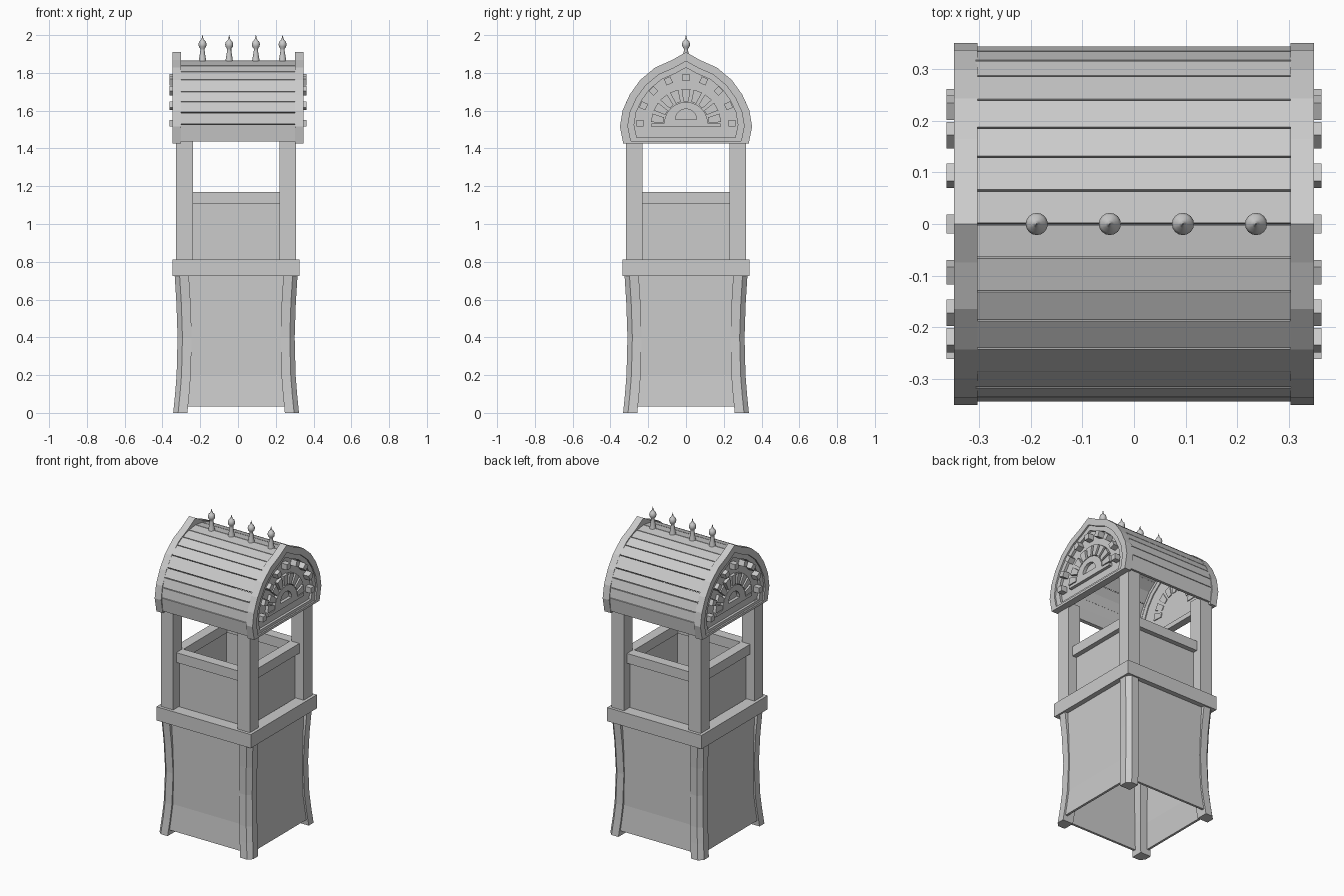
import bpy, bmesh
from math import sin, cos, pi, hypot

if "Cube" in bpy.data.objects:
    bpy.data.objects.remove(bpy.data.objects["Cube"])

CX = -0.01  # the tower body sits slightly left of the roof


def make(name, verts, faces):
    me = bpy.data.meshes.new(name)
    bm = bmesh.new()
    vs = [bm.verts.new(v) for v in verts]
    for f in faces:
        bm.faces.new([vs[i] for i in f])
    bmesh.ops.recalc_face_normals(bm, faces=bm.faces)
    bm.to_mesh(me)
    bm.free()
    ob = bpy.data.objects.new(name, me)
    bpy.context.collection.objects.link(ob)
    return ob


def loft(name, rings, caps=True, loop=False):
    """Skin a series of closed rings with equal point counts."""
    n, m = len(rings[0]), len(rings)
    faces = [(r * n + i, r * n + (i + 1) % n,
              (r + 1) % m * n + (i + 1) % n, (r + 1) % m * n + i)
             for r in range(m if loop else m - 1) for i in range(n)]
    if caps and not loop:
        faces += [tuple(range(n)), tuple(range((m - 1) * n, m * n))]
    return make(name, [p for r in rings for p in r], faces)


def prism(name, pts, x0, x1):
    return loft(name, [[(x, y, z) for y, z in pts] for x in (x0, x1)])


def arch_ring(name, outer, inner, x0, x1):
    return loft(name, [[(x, y, z) for y, z in p] for p, x in
                       ((outer, x0), (outer, x1), (inner, x1), (inner, x0))], loop=True)


def box(name, x0, x1, y0, y1, z0, z1):
    return prism(name, [(y0, z0), (y1, z0), (y1, z1), (y0, z1)], x0, x1)


def turn(p, k):
    """Rotate a point k quarter turns about the body axis."""
    x, y, z = p
    for _ in range(k):
        x, y = -y, x
    return (x + CX, y, z)


def turned_box(name, k, x0, x1, y0, y1, z0, z1):
    sq = ((x0, y0), (x1, y0), (x1, y1), (x0, y1))
    return loft(name, [[turn((x, y, z), k) for x, y in sq] for z in (z0, z1)])


# Body: four sides, each with leg, panels, band, post and rail
FLARE = [(0, .333), (.1, .323), (.2, .315), (.4, .31), (.58, .316), (.74, .326)]
PANEL = [(.035, .318), (.2, .304), (.74, .304)]
C, W = .026, .075  # leg chamfer and width
for k in range(4):
    # Curved corner leg with chamfered outer edge
    loft(f"leg_{k}", [[turn((-o + a, -o + b, z), k) for a, b in
         ((C, 0), (W, 0), (W, W), (0, W), (0, C))] for z, o in FLARE])
    # Lower panel flaring out at the foot
    loft(f"lower_panel_{k}", [[turn(p, k) for p in (
         (-.28, -o, z), (.28, -o, z), (.28, -o + .015, z), (-.28, -o + .015, z))]
         for z, o in PANEL])
    turned_box(f"waist_band_{k}", k, -.336, .26, -.336, -.26, .725, .813)
    turned_box(f"corner_post_{k}", k, -.317, -.229, -.317, -.229, .8, 1.46)
    turned_box(f"upper_panel_{k}", k, -.24, .24, -.255, -.232, .8, 1.12)
    turned_box(f"hand_rail_{k}", k, -.235, .235, -.286, -.222, 1.107, 1.17)
box("floor", CX - .27, CX + .27, -.27, .27, .75, .78)

# Barrel roof planks with narrow gaps, nearly flush with the gables
ROOF = [(0, 1.866), (.065, 1.857), (.13, 1.838), (.186, 1.807), (.24, 1.764),
        (.286, 1.7), (.316, 1.648), (.334, 1.59), (.343, 1.528), (.332, 1.436)]
for s in (1, -1):
    for i, ((y0, z0), (y1, z1)) in enumerate(zip(ROOF, ROOF[1:])):
        d = hypot(y1 - y0, z1 - z0)
        ty, tz = (y1 - y0) / d, (z1 - z0) / d
        g, t = .002, .022
        a, b = (y0 + ty * g, z0 + tz * g), (y1 - ty * g, z1 - tz * g)
        pts = [a, b, (b[0] + tz * t, b[1] - ty * t), (a[0] + tz * t, a[1] - ty * t)]
        prism(f"roof_plank_{i}", [(s * y, z) for y, z in pts], -.306, .303)

# Gable arch outline
HALF = [(.332, 1.425), (.35, 1.515), (.336, 1.6), (.298, 1.685), (.243, 1.762),
        (.164, 1.828), (.074, 1.868)]
ARCH = HALF + [(0, 1.91)] + [(-y, z) for y, z in reversed(HALF)]


def shrink(sy, sz, base):
    return [(y * sy, base + (z - 1.425) * sz) for y, z in ARCH]


MID, INNER = shrink(.88, .87, 1.44), shrink(.785, .765, 1.457)


def polar(r, a, c=1.53):
    return (r * cos(a), c + r * sin(a))


def half_disc(r, c, n=12):
    return [polar(r, pi * i / n, c) for i in range(n + 1)]


for side, s in (("right", 1), ("left", -1)):
    arch_ring(f"{side}_gable_frame", ARCH, MID, s * .302, s * .348)
    arch_ring(f"{side}_gable_trim", MID, INNER, s * .304, s * .338)
    prism(f"{side}_gable_panel", shrink(.8, .78, 1.45), s * .31, s * .322)
    # Radial blocks around the arch
    for i in range(9):
        a = pi * i / 8
        u, v = (cos(a), sin(a)), (-sin(a), cos(a))
        y, z = polar(.243, a, 1.533)
        prism(f"{side}_arch_block_{i}",
              [(y + .018 * (p * u[0] + q * v[0]), z + .018 * (p * u[1] + q * v[1]))
               for p, q in ((-1, -1), (1, -1), (1, 1), (-1, 1))], s * .31, s * .362)
    # Sunburst: rays, half disc with a recessed core, and sill
    for i in range(9):
        a = pi * (i + .5) / 9
        prism(f"{side}_sun_ray_{i}", [polar(.12, a - .115), polar(.186, a - .125),
              polar(.186, a + .125), polar(.12, a + .115)], s * .305, s * .342)
    arch_ring(f"{side}_sun_disc", half_disc(.116, 1.53), half_disc(.057, 1.552),
              s * .31, s * .342)
    box(f"{side}_sun_sill", s * .31, s * .342, -.182, .182, 1.513, 1.532)

# Ridge finials: turned profile (radius, height)
FINIAL = [(.022, 1.85), (.018, 1.875), (.011, 1.918), (.011, 1.928), (.019, 1.938),
          (.0215, 1.952), (.017, 1.966), (.008, 1.974), (.004, 1.985), (.0008, 2.0)]
for i in range(4):
    x = -.188 + i * .1413
    ob = loft(f"finial_{i}", [[(x + r * cos(2 * pi * j / 16), r * sin(2 * pi * j / 16), z)
                               for j in range(16)] for r, z in FINIAL])
    bpy.ops.object.select_all(action='DESELECT')
    bpy.context.view_layer.objects.active = ob
    ob.select_set(True)
    bpy.ops.object.shade_smooth_by_angle(angle=pi / 4)
